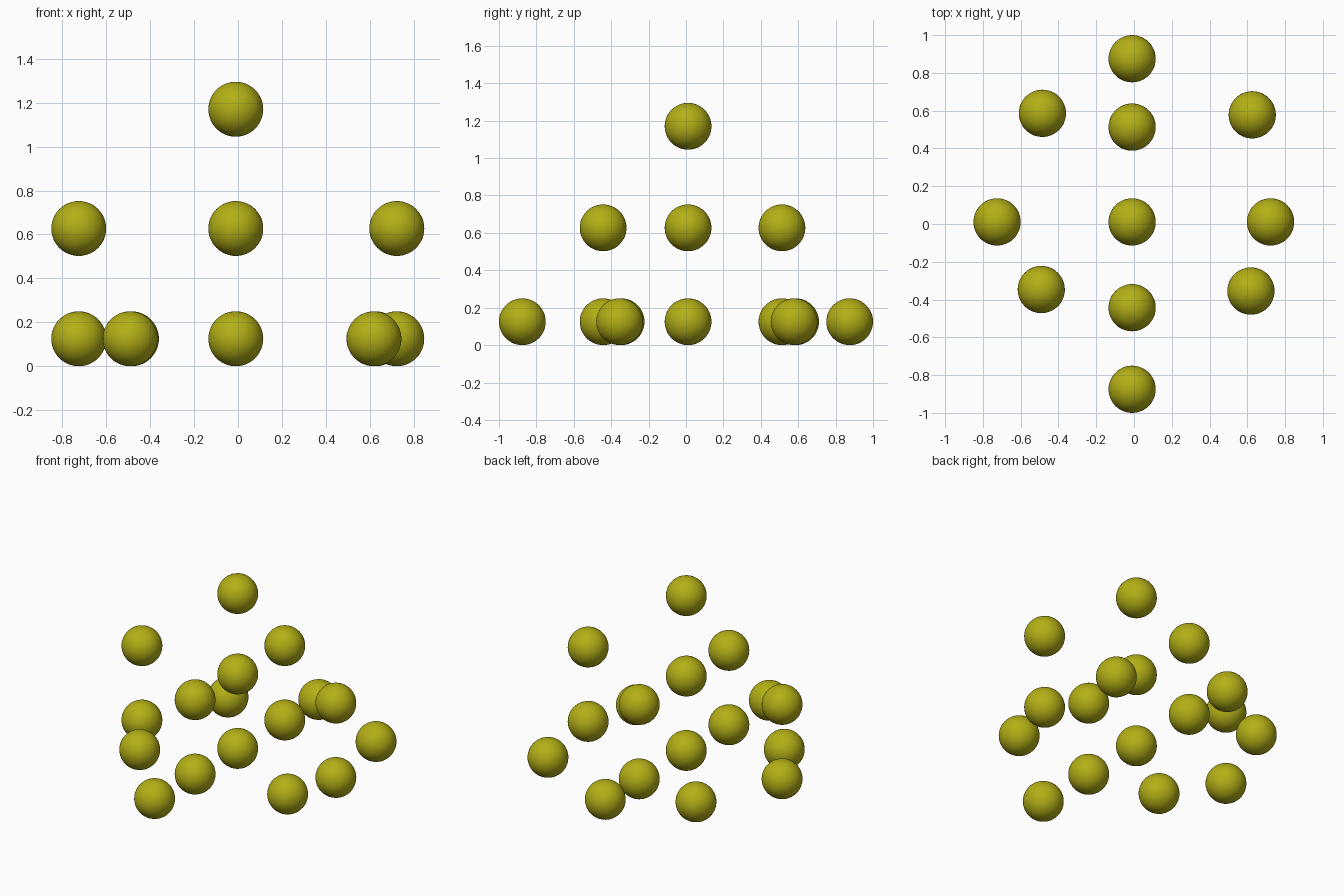
import bpy

if "Cube" in bpy.data.objects:
    bpy.data.objects.remove(bpy.data.objects["Cube"])

R = 0.125
LOW, MID, TOP = 0.125, 0.627, 1.17
CX, CY = -0.01, 0.011

mat = bpy.data.materials.new("olive")
mat.diffuse_color = (0.45, 0.43, 0.008, 1)
mat.use_nodes = True
mat.node_tree.nodes["Principled BSDF"].inputs["Base Color"].default_value = mat.diffuse_color


def ball(name, x, y, z):
    bpy.ops.mesh.primitive_uv_sphere_add(segments=48, ring_count=24, radius=R, location=(x, y, z))
    ob = bpy.context.object
    ob.name = name
    ob.data.materials.append(mat)
    bpy.ops.object.shade_smooth()


# Cross of five balls, repeated on the lower and middle levels
cross = {"centre": (CX, CY), "left": (-0.725, CY), "right": (0.723, CY),
         "front": (CX, -0.443), "back": (CX, 0.513)}
for level, z in (("lower", LOW), ("middle", MID)):
    for side, (x, y) in cross.items():
        ball(f"{level}_{side}_ball", x, y, z)

# Single ball at the peak
ball("top_ball", CX, CY, TOP)

# Outer balls on the ground level
outer = {"front": (CX, -0.875), "back": (CX, 0.875),
         "front_left": (-0.491, -0.347), "front_right": (0.619, -0.355),
         "back_left": (-0.485, 0.586), "back_right": (0.626, 0.578)}
for side, (x, y) in outer.items():
    ball(f"outer_{side}_ball", x, y, LOW)
